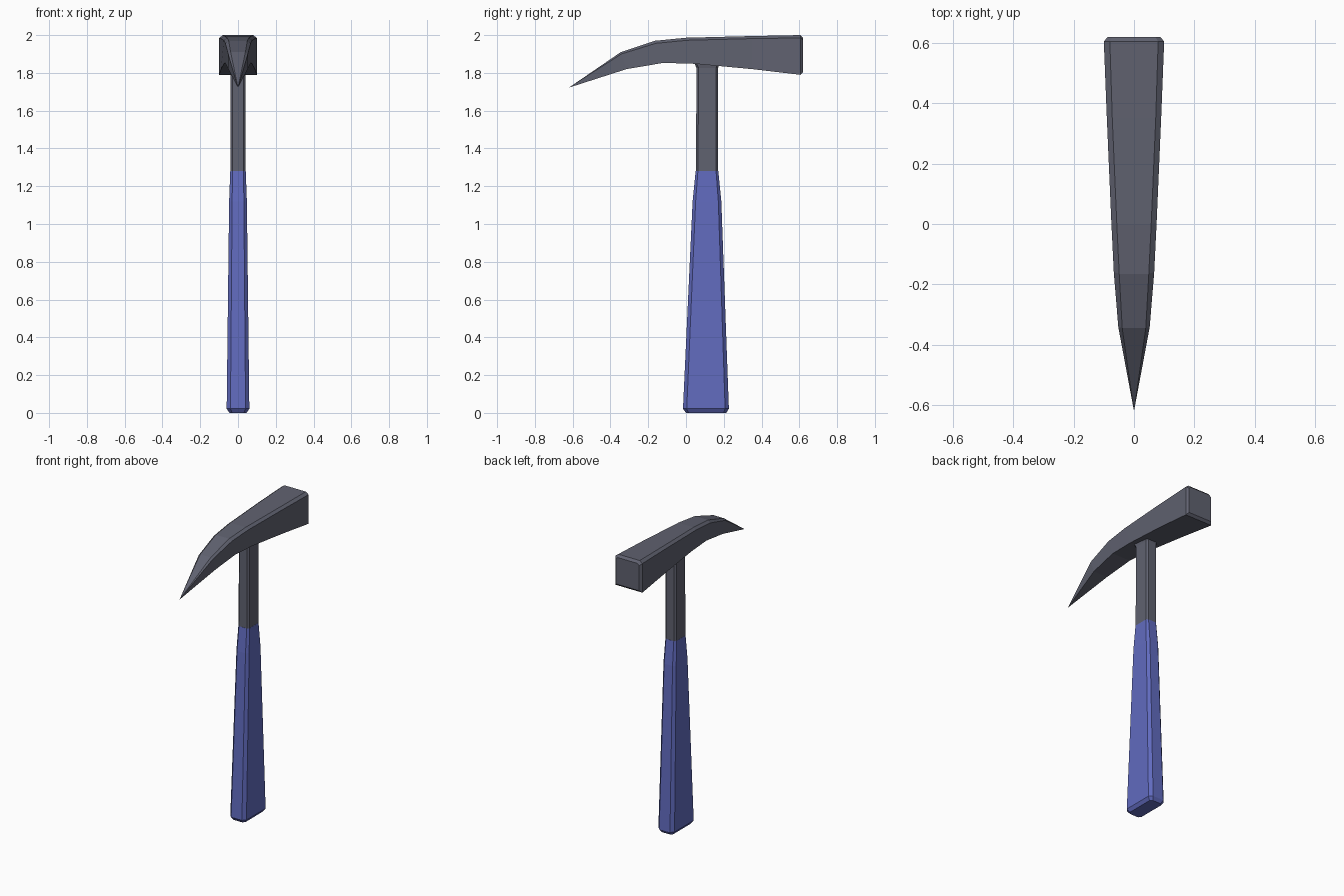
import bpy, bmesh

if "Cube" in bpy.data.objects:
    bpy.data.objects.remove(bpy.data.objects["Cube"])


def material(name, rgb):
    m = bpy.data.materials.new(name)
    m.diffuse_color = (*rgb, 1)
    m.use_nodes = True
    m.node_tree.nodes["Principled BSDF"].inputs["Base Color"].default_value = m.diffuse_color
    return m


steel = material("dark steel", (0.117, 0.122, 0.162))
blue = material("blue grip", (0.120, 0.147, 0.520))


def loft(name, rings, mat, tip=None):
    """Join rings of points with flat faces; the last end is a cap or a tip."""
    bm = bmesh.new()
    loops = [[bm.verts.new(p) for p in r] for r in rings]
    n = len(loops[0])
    for a, b in zip(loops, loops[1:]):
        for i in range(n):
            j = (i + 1) % n
            bm.faces.new((a[i], a[j], b[j], b[i]))
    bm.faces.new(loops[0])
    if tip:
        t = bm.verts.new(tip)
        for i in range(n):
            bm.faces.new((loops[-1][i], loops[-1][(i + 1) % n], t))
    else:
        bm.faces.new(loops[-1])
    bmesh.ops.recalc_face_normals(bm, faces=bm.faces)
    me = bpy.data.meshes.new(name)
    bm.to_mesh(me)
    bm.free()
    me.materials.append(mat)
    ob = bpy.data.objects.new(name, me)
    bpy.context.collection.objects.link(ob)
    return ob


def octagon(z, hx, y0, y1, c):
    """Chamfered rectangle at height z."""
    return [(hx - c, y0, z), (hx, y0 + c, z), (hx, y1 - c, z), (hx - c, y1, z),
            (c - hx, y1, z), (-hx, y1 - c, z), (-hx, y0 + c, z), (c - hx, y0, z)]


def head_ring(yt, yb, top, bottom, hx, c):
    """Head section with chamfered top edges; top and bottom may lean in y."""
    ys = yt + (yb - yt) * 0.75 * c / (top - bottom)
    return [(hx - c, yt, top), (hx, ys, top - 0.75 * c), (hx, yb, bottom),
            (-hx, yb, bottom), (-hx, ys, top - 0.75 * c), (c - hx, yt, top)]


# Head: square hammer face at the back, curved pick at the front
loft("hammer_head", [
    head_ring(0.62, 0.62, 1.985, 1.805, 0.087, 0.016),
    head_ring(0.605, 0.605, 2.0, 1.79, 0.10, 0.02),
    head_ring(0.35, 0.35, 1.995, 1.82, 0.09, 0.018),
    head_ring(0.0, 0.05, 1.986, 1.848, 0.075, 0.018),
    head_ring(-0.165, -0.12, 1.97, 1.853, 0.067, 0.018),
    head_ring(-0.345, -0.315, 1.91, 1.82, 0.052, 0.013),
], steel, tip=(0, -0.62, 1.722))

# Steel shaft
loft("shaft", [
    octagon(1.27, 0.04, 0.052, 0.17, 0.011),
    octagon(1.825, 0.04, 0.056, 0.17, 0.011),
    octagon(1.85, 0.045, 0.045, 0.178, 0.011),
    octagon(1.90, 0.045, 0.045, 0.178, 0.011),
], steel)

# Tapered grip
loft("grip", [
    octagon(0.0, 0.045, 0.0, 0.213, 0.014),
    octagon(0.022, 0.06, -0.016, 0.227, 0.02),
    octagon(1.12, 0.047, 0.035, 0.187, 0.016),
    octagon(1.28, 0.041, 0.051, 0.171, 0.012),
], blue)
